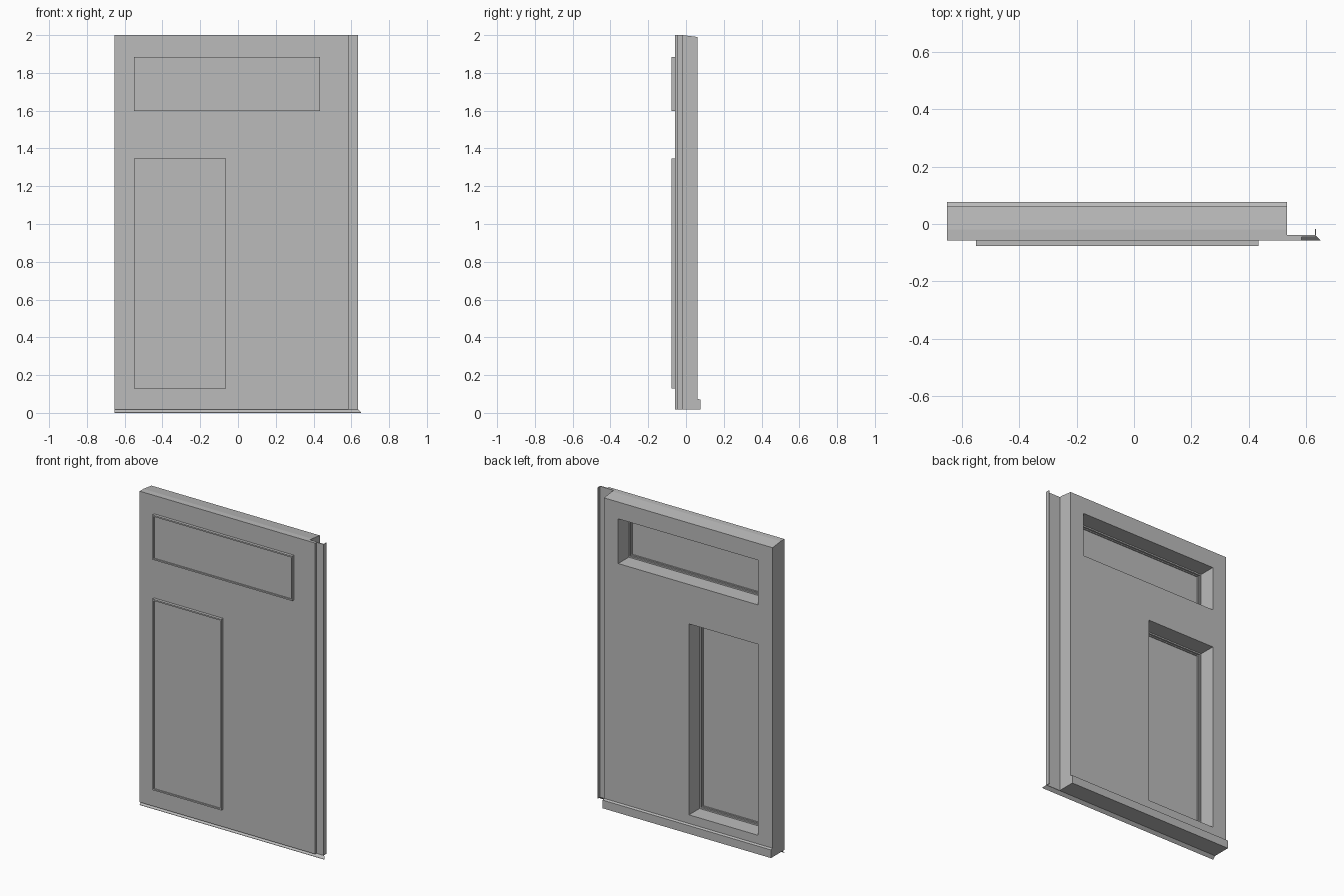
import bpy
import bmesh

if "Cube" in bpy.data.objects:
    bpy.data.objects.remove(bpy.data.objects["Cube"])

grey = bpy.data.materials.new("plain grey")
grey.use_nodes = True
grey.diffuse_color = (0.5, 0.5, 0.5, 1)
grey.node_tree.nodes["Principled BSDF"].inputs["Base Color"].default_value = (0.5, 0.5, 0.5, 1)

LEFT, RIGHT, BASE, TOP = -0.653, 0.535, 0.018, 2.0
FRONT, BACK = -0.058, 0.061


def loft(name, rings, closed=False):
    """Skin matching rings of points; close the loop or cap both ends."""
    bm = bmesh.new()
    loops = [[bm.verts.new(p) for p in ring] for ring in rings]
    n = len(loops[0])
    pairs = list(zip(loops, loops[1:]))
    if closed:
        pairs.append((loops[-1], loops[0]))
    else:
        bm.faces.new(loops[0])
        bm.faces.new(loops[-1])
    for a, b in pairs:
        for i in range(n):
            j = (i + 1) % n
            bm.faces.new((a[i], a[j], b[j], b[i]))
    bmesh.ops.recalc_face_normals(bm, faces=bm.faces)
    mesh = bpy.data.meshes.new(name)
    bm.to_mesh(mesh)
    bm.free()
    mesh.materials.append(grey)
    obj = bpy.data.objects.new(name, mesh)
    bpy.context.collection.objects.link(obj)
    return obj


def box(name, x0, x1, y0, y1, z0, z1):
    return loft(name, [[(x, y0, z0), (x, y1, z0), (x, y1, z1), (x, y0, z1)] for x in (x0, x1)])


def combine(target, tool, operation):
    mod = target.modifiers.new("combine", 'BOOLEAN')
    mod.operation = operation
    mod.solver = 'EXACT'
    mod.object = tool
    bpy.context.view_layer.objects.active = target
    bpy.ops.object.modifier_apply(modifier=mod.name)
    bpy.data.objects.remove(tool)


# Door slab: side section with sloped top edge and thicker foot at the back
section = [(FRONT, BASE), (0.0765, BASE), (0.0765, 0.07), (BACK, 0.075),
           (BACK, 1.99), (-0.02, TOP), (FRONT, TOP)]
door = loft("door_slab", [[(x, y, z) for y, z in section] for x in (LEFT, RIGHT)])

# Stepped overlap along the left edge, drawn in plan, with a thin turned lip
plan = [(RIGHT - 0.05, FRONT), (0.585, FRONT), (0.585, -0.045), (0.635, -0.045),
        (0.635, -0.017), (0.632, -0.017), (0.632, -0.038), (RIGHT - 0.05, -0.038)]
flange = loft("edge_flange", [[(x, y, z) for x, y in plan] for z in (BASE, TOP)])
combine(door, flange, 'UNION')

# Window openings, stepped frames and panes
frame_section = [(0, -0.0765), (0.009, -0.0765), (0.009, -0.066), (0.016, -0.066),
                 (0.016, -0.056), (0.009, -0.056), (0.009, -0.045), (0, -0.045)]
windows = {"upper": (-0.551, 0.435, 1.598, 1.883),
           "lower": (-0.551, -0.064, 0.13, 1.347)}
for name, (x0, x1, z0, z1) in windows.items():
    combine(door, box("cutter", x0, x1, -0.2, 0.2, z0, z1), 'DIFFERENCE')
    corners = [(x0, z0, 1, 1), (x1, z0, -1, 1), (x1, z1, -1, -1), (x0, z1, 1, -1)]
    loft(name + "_window_frame",
         [[(x + sx * d, y, z + sz * d) for d, y in frame_section] for x, z, sx, sz in corners],
         closed=True)
    box(name + "_window_pane", x0 + 0.009, x1 - 0.009, -0.069, -0.062, z0 + 0.009, z1 - 0.009)

# Thin sloping drip strip below the front, mitred at its outer end
t = 0.002
strip = [(-0.04, 0.02, 0.635), (FRONT, t, 0.652), (FRONT, 0, 0.652), (-0.04, 0.02 - t, 0.635)]
loft("drip_strip", [[(LEFT, y, z) for y, z, x in strip], [(x, y, z) for y, z, x in strip]])
